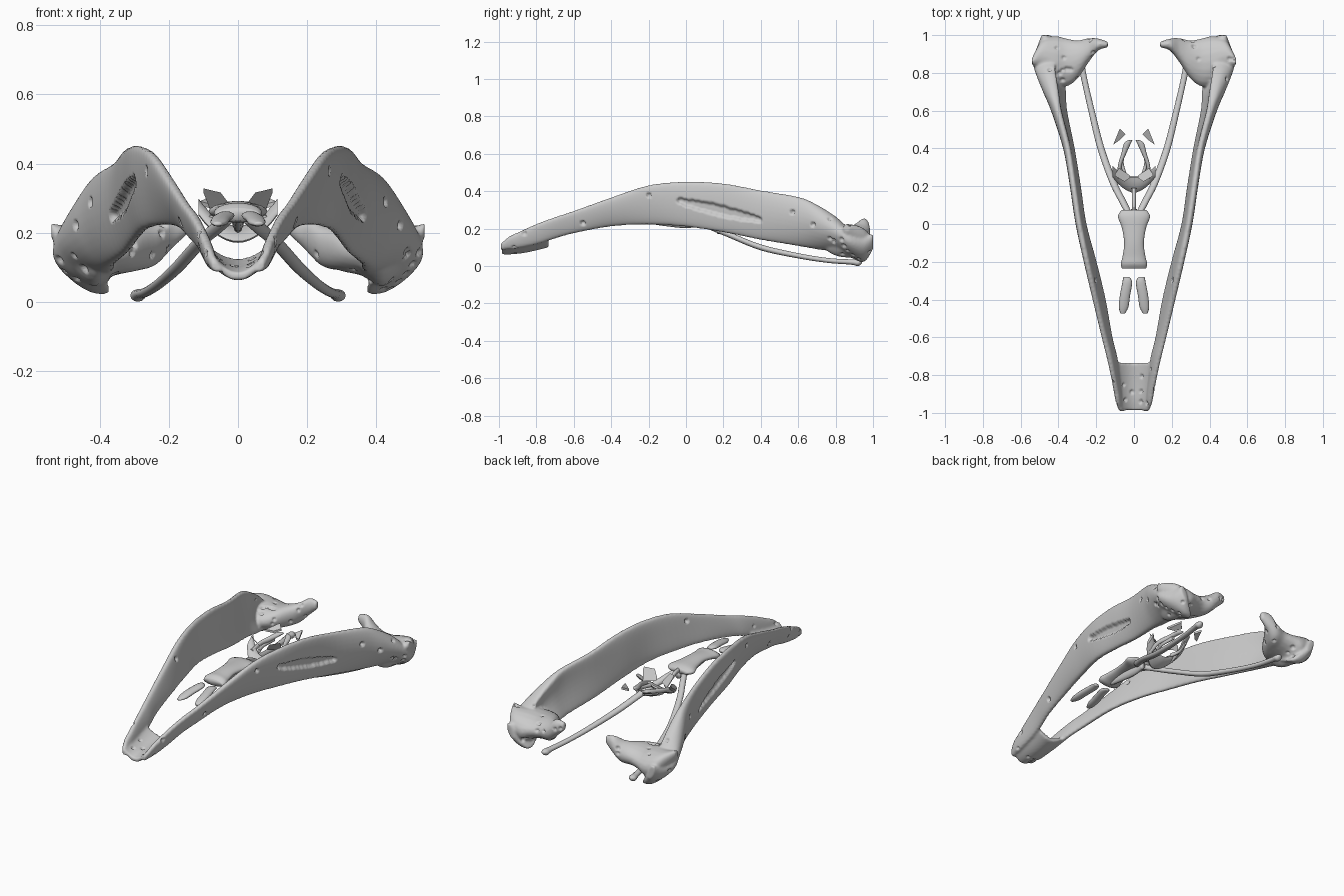
import bpy, bmesh, math, random
from mathutils import Vector, kdtree

if "Cube" in bpy.data.objects:
    bpy.data.objects.remove(bpy.data.objects["Cube"])

random.seed(4)

def dense(keys, n=5):
    """Catmull-Rom interpolation of section tuples."""
    out = []
    for i in range(len(keys) - 1):
        a, b, c, d = (keys[max(i - 1, 0)], keys[i], keys[i + 1], keys[min(i + 2, len(keys) - 1)])
        for k in range(n):
            t = k / n
            out.append([0.5 * (2 * q + (r - p) * t + (2 * p - 5 * q + 4 * r - s) * t * t
                        + (3 * q - p - 3 * r + s) * t ** 3) for p, q, r, s in zip(a, b, c, d)])
    return out + [list(keys[-1])]

def loft(bm, rings, sign=1):
    """Skin closed rings with capped ends; sign -1 mirrors across x."""
    vs = [[bm.verts.new((sign * x, y, z)) for x, y, z in r] for r in rings]
    n = len(vs[0])
    faces = [bm.faces.new(vs[0]), bm.faces.new(vs[-1])]
    for a, b in zip(vs, vs[1:]):
        for i in range(n):
            faces.append(bm.faces.new((a[i], a[(i + 1) % n], b[(i + 1) % n], b[i])))
    bmesh.ops.recalc_face_normals(bm, faces=faces)

def finish(name, bm):
    me = bpy.data.meshes.new(name)
    bm.to_mesh(me)
    bm.free()
    me.polygons.foreach_set("use_smooth", [True] * len(me.polygons))
    ob = bpy.data.objects.new(name, me)
    bpy.context.collection.objects.link(ob)
    return ob

def circle(n):
    return [(math.cos(2 * math.pi * i / n), math.sin(2 * math.pi * i / n)) for i in range(n)]

def wall_ring(y, xb, zb, xt, zt, bulge, th):
    """Tall lens section following a leaning, bulging wall."""
    ring = []
    for c, s in circle(28):
        t = (1 - c) / 2
        off = math.copysign(abs(s) ** 0.6, s) * th / 2
        ring.append((xb + (xt - xb) * t + 4 * bulge * t * (1 - t) + off, y, zb + (zt - zb) * t))
    return ring

def rod(bm, keys, sign=1, n=12):
    """Oval rod along y: keys are x, y, z, rx, rz."""
    loft(bm, [[(x + c * rx, y, z + s * rz) for c, s in circle(n)]
              for x, y, z, rx, rz in dense(keys)], sign)

# Jaw branch sections: y, bottom x z, top x z, bulge, thickness
RAMUS = [(-.99, .06, .085, .07, .12, 0, .025), (-.95, .07, .09, .085, .155, 0, .03),
         (-.9, .075, .095, .093, .18, 0, .035), (-.8, .085, .115, .113, .225, 0, .036),
         (-.7, .10, .147, .135, .262, 0, .04), (-.6, .125, .175, .16, .295, 0, .04),
         (-.4, .16, .212, .205, .367, .005, .045), (-.2, .21, .222, .25, .432, .005, .048),
         (0, .265, .21, .29, .452, .005, .048), (.2, .295, .18, .32, .442, .005, .048),
         (.4, .325, .14, .35, .405, .012, .048), (.6, .365, .107, .40, .37, .025, .06),
         (.7, .375, .09, .42, .328, .04, .085), (.8, .385, .075, .435, .265, .06, .10),
         (.87, .395, .05, .445, .205, .06, .11), (.95, .395, .022, .46, .17, .03, .09),
         (1.0, .455, .09, .48, .17, 0, .035)]
# Joint block sections along x: x, y, z, ry, rz
JOINT = [(.54, .86, .205, .018, .022), (.49, .89, .16, .08, .06), (.42, .865, .13, .13, .085),
         (.36, .855, .14, .128, .065), (.30, .87, .15, .102, .062), (.24, .92, .165, .064, .06),
         (.19, .95, .205, .032, .05), (.138, .95, .225, .015, .022)]

bm = bmesh.new()
for sign in (1, -1):
    loft(bm, [wall_ring(*k) for k in dense(RAMUS)], sign)
    loft(bm, [[(x, y + c * ry, z + s * rz) for c, s in circle(20)]
              for x, y, z, ry, rz in dense(JOINT)], sign)
# Curved floor joining the branches at the tip: y, half width, height, thickness
FLOOR = [(-.985, .07, .062, .022), (-.93, .08, .063, .034), (-.85, .088, .073, .034), (-.735, .098, .10, .025)]
US = [i / 8 - 1 for i in range(17)]
loft(bm, [[(w * u, y, z + .05 * u * u) for u in US] +
          [(w * u, y, z + h + .05 * u * u) for u in reversed(US)] for y, w, z, h in dense(FLOOR)])
jaw = finish("lower_jaw", bm)

# Fuse the jaw pieces into one smooth bone
m = jaw.modifiers.new("fuse", 'REMESH')
m.mode, m.voxel_size, m.use_smooth_shade = 'VOXEL', .0075, True
m = jaw.modifiers.new("soften", 'SMOOTH')
m.factor, m.iterations = .5, 5
bpy.context.view_layer.update()
fused = bpy.data.meshes.new_from_object(jaw.evaluated_get(bpy.context.evaluated_depsgraph_get()))
jaw.modifiers.clear()
jaw.data = fused

# Press in the side grooves, small openings and bony pits
bm = bmesh.new()
bm.from_mesh(fused)
bm.verts.ensure_lookup_table()
bm.normal_update()
tree = kdtree.KDTree(len(bm.verts))
for v in bm.verts:
    tree.insert(v.co, v.index)
tree.balance()
depth = {}

def dent(point, radius, amount, outer=0):
    for co, i, d in tree.find_range(point, radius):
        if outer == 0 or bm.verts[i].normal.x * outer > .3:
            depth[i] = max(depth.get(i, 0), amount * min(1, 2 * (1 - d / radius)))

for s in (1, -1):
    for k in range(43):
        y = -.04 + .01 * k
        hit = tree.find(Vector((s * (.34 + .15 * y), y, .335 - .24 * y)))[0]
        dent(hit, .018 + .016 * math.sin(math.pi * k / 42), .02, s)
    for x, y, z in ((.46, .56, .29), (.17, -.55, .23), (.22, -.3, .36), (.26, -.2, .38), (.5, .66, .22)):
        dent(tree.find(Vector((s * x, y, z)))[0], .015, .018)
spots = [v.co.copy() for v in bm.verts if v.co.y > .76 or v.co.y < -.75]
for p in random.sample(spots, min(80, len(spots))):
    dent(p, random.uniform(.009, .016), .011)
moves = [(bm.verts[i], bm.verts[i].normal * -a) for i, a in depth.items()]
for v, offset in moves:
    v.co += offset
bm.to_mesh(fused)
bm.free()
fused.polygons.foreach_set("use_smooth", [True] * len(fused.polygons))

# Long tongue-bone horns sweeping back under the jaw
for side, s in (("right", 1), ("left", -1)):
    bm = bmesh.new()
    rod(bm, [(.025, .05, .245, .018, .018), (.06, .12, .215, .02, .018), (.11, .22, .172, .02, .016),
             (.175, .4, .10, .019, .016), (.225, .6, .055, .017, .014), (.262, .76, .03, .016, .013),
             (.285, .88, .022, .018, .014), (.29, .92, .018, .022, .018), (.29, .94, .022, .01, .008)], s)
    finish("tongue_horn_" + side, bm)
    # Loose slips in front of the tongue bone
    bm = bmesh.new()
    rod(bm, [(.04, -.28, .25, .016, .008), (.036, -.31, .25, .026, .012), (.048, -.38, .24, .027, .014),
             (.055, -.44, .23, .025, .012), (.06, -.475, .225, .012, .006)], s)
    finish("tongue_slip_" + side, bm)

# Central tongue bone with flared ends and a keel
bm = bmesh.new()
rod(bm, [(0, .075, .262, .065, .015), (0, .04, .262, .085, .026), (0, -.02, .267, .064, .024),
         (0, -.1, .27, .052, .022), (0, -.17, .263, .06, .024), (0, -.21, .257, .07, .028),
         (0, -.235, .252, .064, .018)], n=20)
rod(bm, [(0, .08, .235, .015, .02), (0, 0, .235, .018, .032), (0, -.12, .24, .015, .025), (0, -.2, .24, .01, .012)])
finish("tongue_bone", bm)

# Voice box: curved base plate, side bars and thin wings
bm = bmesh.new()
base = [(u * .115, .21 + .07 * u * u, .195 + .08 * u * u, .045 - .015 * abs(u)) for u in US]
loft(bm, [[(x, y + c * ry, z + s * .014 + c * .02) for c, s in circle(10)] for x, y, z, ry in base])
for s in (1, -1):
    rod(bm, [(.078, .24, .23, .012, .02), (.075, .31, .255, .01, .013), (.055, .37, .265, .013, .015),
             (.033, .43, .28, .018, .01), (.015, .445, .285, .008, .005)], s)
    rod(bm, [(.05, .27, .235, .01, .012), (.063, .33, .24, .008, .01), (.045, .40, .255, .01, .012)], s)
    tri = [Vector(p) for p in ((.045, .475, .285), (.075, .505, .30), (.11, .42, .285), (.075, .445, .275))]
    loft(bm, [[p + Vector((0, 0, h)) for p in tri] for h in (-.006, .006)], s)
    wing = [Vector(p) for p in ((.02, .25, .27), (.05, .23, .31), (.10, .26, .322), (.08, .29, .27))]
    loft(bm, [[p + Vector((0, h, -h)) for p in wing] for h in (-.006, .006)], s)
rod(bm, [(0, .02, .265, .008, .012), (0, .1, .26, .01, .014), (0, .19, .215, .012, .015)])
voice = finish("voice_box", bm)
bpy.context.view_layer.objects.active = voice
voice.select_set(True)
bpy.ops.object.shade_smooth_by_angle(angle=math.radians(40))
